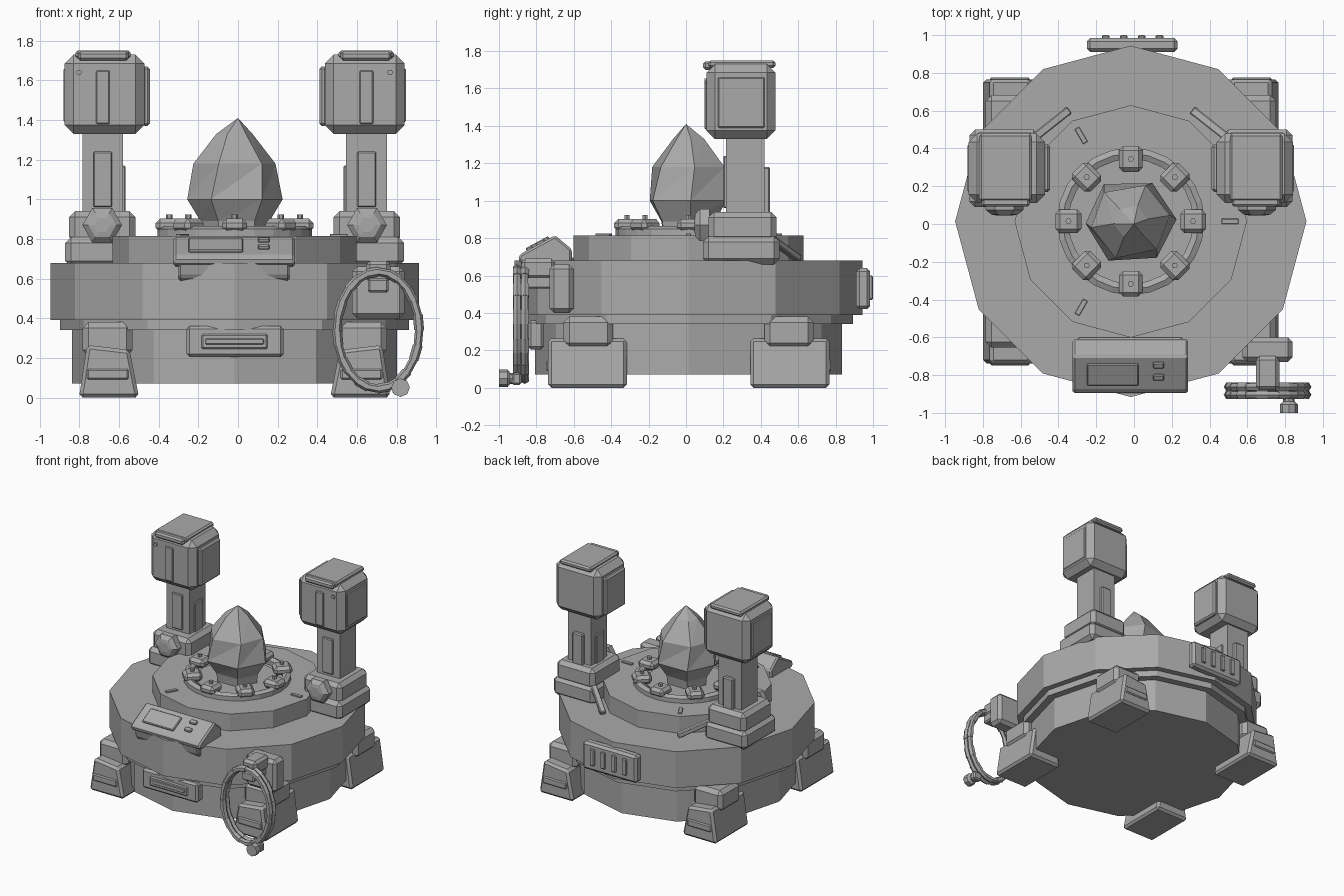
import bpy, bmesh, math
from mathutils import Vector, Matrix

if "Cube" in bpy.data.objects:
    bpy.data.objects.remove(bpy.data.objects["Cube"], do_unlink=True)

COL = (0.4, 0.4, 0.4, 1)
grey = bpy.data.materials.new("plain_grey")
grey.use_nodes = True
grey.diffuse_color = COL
grey.node_tree.nodes["Principled BSDF"].inputs["Base Color"].default_value = COL

CX, CY = -0.017, 0.014          # axis of the drum
ORIGIN = Vector((CX, CY, 0))


def finish(name, bm, bevel=0.0, move=None):
    if bevel:
        bmesh.ops.bevel(bm, geom=bm.edges[:], offset=bevel, segments=1, affect='EDGES')
    if move:
        bmesh.ops.transform(bm, matrix=move, verts=bm.verts)
    bmesh.ops.recalc_face_normals(bm, faces=bm.faces)
    me = bpy.data.meshes.new(name)
    bm.to_mesh(me)
    bm.free()
    me.materials.append(grey)
    ob = bpy.data.objects.new(name, me)
    bpy.context.collection.objects.link(ob)
    return ob


def block(name, lo, hi, bevel=0.0, rot=None):
    """Box between two corners, optionally turned about its centre."""
    lo, hi = Vector(lo), Vector(hi)
    size = [abs(d) for d in hi - lo]
    bm = bmesh.new()
    bmesh.ops.create_cube(bm, size=1)
    bmesh.ops.scale(bm, vec=size, verts=bm.verts)
    move = Matrix.Translation((lo + hi) / 2) @ (rot or Matrix())
    return finish(name, bm, bevel, move)


def prism(name, pts, place, a, b, bevel=0.0):
    """Profile extruded from a to b; place(u, v, w) gives the 3D point."""
    bm = bmesh.new()
    ends = [[bm.verts.new(place(u, v, w)) for u, v in pts] for w in (a, b)]
    n = len(pts)
    for ring in ends:
        bm.faces.new(ring)
    for i in range(n):
        j = (i + 1) % n
        bm.faces.new((ends[0][i], ends[0][j], ends[1][j], ends[1][i]))
    bmesh.ops.recalc_face_normals(bm, faces=bm.faces)
    return finish(name, bm, bevel)


def lathe(name, profile, n, closed=False, at=ORIGIN, rot=None, phase=0.0):
    """Profile of (radius, height) turned around an upright axis."""
    bm = bmesh.new()
    rings = []
    for r, z in profile:
        ang = [phase + 2 * math.pi * i / n for i in range(n)]
        rings.append([bm.verts.new((r * math.cos(a), r * math.sin(a), z)) for a in ang])
    pairs = list(zip(rings, rings[1:]))
    if closed:
        pairs.append((rings[-1], rings[0]))
    else:
        bm.faces.new(rings[0])
        bm.faces.new(rings[-1])
    for low, high in pairs:
        for i in range(n):
            j = (i + 1) % n
            bm.faces.new((low[i], low[j], high[j], high[i]))
    return finish(name, bm, 0, Matrix.Translation(at) @ (rot or Matrix()))


# Stepped twelve-sided body
lathe("lower_drum", [(0.82, 0.07), (0.82, 0.35)], 12)
lathe("drum_collar", [(0.88, 0.34), (0.88, 0.4)], 12)
lathe("main_drum", [(0.93, 0.39), (0.93, 0.68)], 12)
lathe("upper_platform", [(0.615, 0.67), (0.615, 0.815)], 12)
lathe("socket_ring", [(0.33, 0.81), (0.33, 0.85), (0.36, 0.865), (0.39, 0.85), (0.39, 0.81)],
      24, closed=True)
lathe("crystal_seat", [(0.3, 0.81), (0.3, 0.822)], 16)
for k in range(3):
    turn = Matrix.Rotation(k * math.tau / 3, 4, 'Z')
    c = ORIGIN + turn @ Vector((0.525, 0, 0.817))
    half = Vector((0.045, 0.014, 0.009))
    block("platform_slot", c - half, c + half, 0.003, turn)

# Crystal: irregular six-sided gem
rows = [(0.17, 0.82, 0), (0.18, 0.89, 0), (0.252, 1.0, 0), (0.22, 1.18, 0.12), (0.095, 1.33, 0.1)]
bm = bmesh.new()
cloud = [(0, 0.0, 1.41)]
for r, z, tw in rows:
    for i in range(6):
        a = i * math.tau / 6 + 0.05 + tw
        wob = 1 + 0.05 * math.sin(2.3 * i + z * 4)
        cloud.append((CX + r * wob * math.cos(a), CY + 0.9 * r * wob * math.sin(a), z))
verts = [bm.verts.new(p) for p in cloud]
for k in range(len(rows) - 1):
    for i in range(6):
        j = (i + 1) % 6
        p, q, s, t = [verts[1 + 6 * a + b] for a, b in ((k, i), (k, j), (k + 1, j), (k + 1, i))]
        bm.faces.new((p, q, s))
        bm.faces.new((p, s, t))
for i in range(6):
    bm.faces.new((verts[25 + i], verts[25 + (i + 1) % 6], verts[0]))
finish("crystal", bm)

# Eight clamps around the crystal
for k in range(8):
    turn = Matrix.Rotation(k * math.tau / 8, 4, 'Z')
    c = ORIGIN + turn @ Vector((0.33, 0, 0.868))
    half = Vector((0.068, 0.062, 0.034))
    block("clamp", c - half, c + half, 0.022, turn)
    lathe("clamp_pin", [(0.016, 0), (0.016, 0.025)], 6, at=c + Vector((0, 0, 0.03)))

# Two lamp towers, mirrored
for s in (-1, 1):
    def tb(name, x0, x1, y0, y1, z0, z1, bevel=0.0, rot=None):
        return block(name, (CX + s * x0, y0, z0), (CX + s * x1, y1, z1), bevel, rot)

    tb("tower_foot", 0.485, 0.855, 0.09, 0.5, 0.66, 0.81, 0.03)
    tb("tower_base", 0.5, 0.835, 0.12, 0.485, 0.78, 0.94, 0.03)
    tb("tower_pillar", 0.563, 0.768, 0.215, 0.42, 0.92, 1.36)
    tb("pillar_front_panel", 0.618, 0.713, 0.2, 0.23, 0.96, 1.24, 0.006)
    tb("pillar_back_panel", 0.62, 0.71, 0.41, 0.45, 0.92, 1.18, 0.008)
    tb("pillar_inner_panel", 0.55, 0.575, 0.27, 0.37, 0.9, 1.17, 0.006)
    tb("tower_head", 0.455, 0.858, 0.11, 0.478, 1.33, 1.73, 0.045)
    tb("head_side_plate", 0.428, 0.465, 0.17, 0.42, 1.37, 1.67, 0.012)
    tb("head_outer_plate", 0.85, 0.864, 0.17, 0.42, 1.39, 1.66, 0.006)
    tb("head_front_panel", 0.63, 0.7, 0.1, 0.12, 1.38, 1.65, 0.006)
    tb("head_cap", 0.525, 0.803, 0.12, 0.478, 1.71, 1.75, 0.012)
    tb("head_cap_lip", 0.535, 0.79, 0.092, 0.14, 1.7, 1.745, 0.012)
    face = Matrix.Rotation(math.pi / 2, 4, 'X')
    lathe("head_rivet", [(0.015, 0), (0.015, 0.016)], 6, rot=face,
          at=Vector((CX + s * 0.785, 0.115, 1.64)))
    lathe("base_bolt", [(0.1, 0), (0.1, 0.05), (0.07, 0.075), (0.04, 0.08)], 6, rot=face,
          at=Vector((CX + s * 0.668, 0.125, 0.87)))
    # Sloping brace from tower base to drum top
    start = Vector((CX + s * 0.52, 0.45, 0.8))
    end = Vector((CX + s * 0.33, 0.6, 0.69))
    d = end - start
    mid, half = (start + end) / 2, Vector((0.022, 0.018, d.length / 2))
    block("tower_brace", mid - half, mid + half, 0.006, d.to_track_quat('Z', 'Y').to_matrix().to_4x4())

    # Feet, mirrored front to back
    for t in (-1, 1):
        prism("foot", [(0.482, 0), (0.785, 0), (0.745, 0.265), (0.53, 0.24)],
              lambda u, v, w: (CX + s * u, CY + t * w, v), 0.33, 0.752, 0.018)
        tb("foot_bracket", 0.515, 0.768, t * 0.405 + CY, t * 0.668 + CY, 0.21, 0.38, 0.03)
        tb("foot_panel", 0.535, 0.745, t * 0.73 + CY, t * 0.762 + CY, 0.09, 0.145, 0.008)

# Front control console with tilted face
across = lambda u, v, w: (w, u, v)
prism("console_top", [(-0.9, 0.685), (-0.885, 0.715), (-0.7, 0.815), (-0.61, 0.74),
                      (-0.61, 0.67), (-0.87, 0.66)], across, -0.325, 0.287, 0.012)
prism("console_bracket", [(-0.885, 0.68), (-0.6, 0.7), (-0.6, 0.6), (-0.82, 0.57), (-0.87, 0.61)],
      across, -0.3, 0.26, 0.01)
tilt = Matrix.Rotation(math.radians(28.4), 4, 'X')
for name, x0, x1, y, length in (("console_screen", -0.25, 0.025, -0.795, 0.13),
                                ("console_button", 0.1, 0.16, -0.745, 0.035),
                                ("console_button", 0.1, 0.16, -0.81, 0.035)):
    z = 0.815 + (y + 0.7) * 0.54
    block(name, (x0, y - length / 2, z - 0.014), (x1, y + length / 2, z + 0.014), 0.006, tilt)

# Front vent and rear vent
block("front_vent", (-0.26, -0.845, 0.205), (0.23, -0.76, 0.36), 0.015)
block("front_vent_frame", (-0.185, -0.855, 0.245), (0.15, -0.83, 0.32), 0.008)
block("front_vent_slot", (-0.165, -0.862, 0.268), (0.13, -0.84, 0.298), 0.004)
block("rear_vent", (-0.25, 0.91, 0.42), (0.23, 0.985, 0.64), 0.018)
for k in range(4):
    x = -0.15 + 0.095 * k
    block("rear_vent_fin", (x - 0.02, 0.97, 0.47), (x + 0.02, 1.0, 0.6), 0.006)

# Hose holder, coiled hose and nozzle
block("hose_holder", (0.575, -0.73, 0.4), (0.84, -0.6, 0.66), 0.025)
block("hose_arm", (0.655, -0.89, 0.53), (0.76, -0.7, 0.6), 0.01)
block("hose_hook", (0.645, -0.88, 0.58), (0.77, -0.7, 0.69), 0.02)


def loop(name, y, r, first, last, n=24, sides=6):
    """Part of an upright elliptical tube."""
    bm = bmesh.new()
    rings = []
    for i in range(first, last + 1):
        a = math.tau * i / n
        rad = Vector((math.cos(a) / 0.207, 0, math.sin(a) / 0.295)).normalized()
        c = Vector((0.707 + 0.207 * math.cos(a), y, 0.34 + 0.295 * math.sin(a)))
        rings.append([bm.verts.new(c + r * (rad * math.cos(b) + Vector((0, math.sin(b), 0))))
                      for b in (math.tau * k / sides for k in range(sides))])
    for p, q in zip(rings, rings[1:]):
        for k in range(sides):
            m = (k + 1) % sides
            bm.faces.new((p[k], p[m], q[m], q[k]))
    bm.faces.new(rings[0])
    bm.faces.new(rings[-1])
    finish(name, bm)


for y in (-0.862, -0.904):
    loop("hose", y, 0.021, 0, 24)
    for k in range(0, 24, 2):
        loop("hose_rib", y, 0.025, k, k + 1)
block("nozzle_grip", (0.78, -0.93, 0.015), (0.855, -0.88, 0.08), 0.01)
lathe("nozzle", [(0.03, 0), (0.03, 0.03), (0.047, 0.045), (0.047, 0.09)], 8,
      rot=Matrix.Rotation(math.pi / 2, 4, 'X'), at=Vector((0.82, -0.91, 0.05)))
